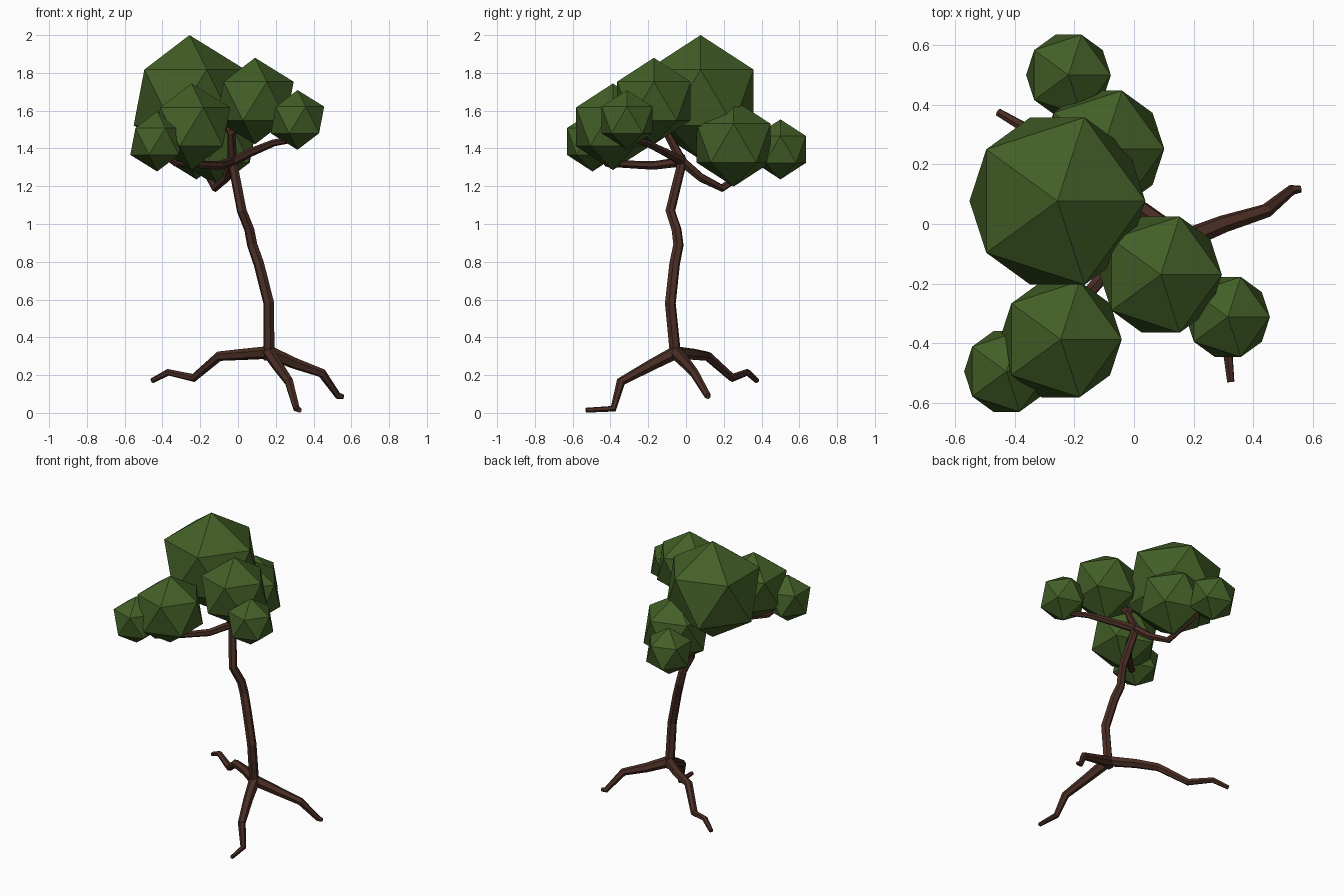
import bpy, bmesh, math
from mathutils import Vector


def material(name, rgb):
    m = bpy.data.materials.new(name)
    m.diffuse_color = (*rgb, 1)
    return m


bark = material("dark bark", (0.068, 0.027, 0.018))
leaf = material("leaf green", (0.056, 0.115, 0.020))


def finish(bm, name, mat):
    bmesh.ops.recalc_face_normals(bm, faces=bm.faces)
    me = bpy.data.meshes.new(name)
    bm.to_mesh(me)
    bm.free()
    me.materials.append(mat)
    bpy.context.collection.objects.link(bpy.data.objects.new(name, me))


def limb(name, pts, r0, r1, sides=6):
    """Low-poly tapered tube through pts, with mitred joints."""
    pts = [Vector(p) for p in pts]
    n = len(pts)
    bm = bmesh.new()
    rings = []
    u = None
    for i, p in enumerate(pts):
        t = (pts[min(i + 1, n - 1)] - p).normalized() + (p - pts[max(i - 1, 0)]).normalized()
        t.normalize()
        if u is None:
            u = t.orthogonal()
        u = (u - t * u.dot(t)).normalized()
        v = t.cross(u)
        r = r0 + (r1 - r0) * i / (n - 1)
        rings.append([bm.verts.new(p + r * (math.cos(a) * u + math.sin(a) * v))
                      for a in (math.tau * k / sides for k in range(sides))])
    for a, b in zip(rings, rings[1:]):
        for k in range(sides):
            j = (k + 1) % sides
            bm.faces.new((a[k], a[j], b[j], b[k]))
    bm.faces.new(rings[0])
    bm.faces.new(rings[-1])
    finish(bm, name, bark)


base = (0.165, -0.055, 0.32)
crown = (-0.03, -0.02, 1.33)
fork = (-0.035, -0.10, 1.48)

# Trunk
limb("trunk", [(0.165, -0.052, 0.28), (0.163, -0.06, 0.35), (0.163, -0.083, 0.58),
               (0.11, -0.06, 0.79), (0.075, -0.04, 0.89), (0.06, -0.05, 0.97),
               (0.02, -0.083, 1.07), crown, (-0.033, -0.03, 1.36)], 0.031, 0.025)

# Roots
limb("front_root", [base, (0.21, -0.19, 0.25), (0.27, -0.345, 0.165),
                    (0.31, -0.385, 0.022), (0.325, -0.53, 0.014)], 0.036, 0.013)
limb("back_root", [base, (0.03, 0.045, 0.31), (-0.10, 0.115, 0.30), (-0.235, 0.245, 0.185),
                   (-0.37, 0.325, 0.215), (-0.455, 0.375, 0.17)], 0.034, 0.014)
limb("right_root", [base, (0.30, 0.00, 0.262), (0.445, 0.045, 0.21),
                    (0.53, 0.115, 0.09), (0.56, 0.117, 0.085)], 0.036, 0.012)

# Branches
limb("right_branch", [crown, (0.07, -0.11, 1.38), (0.19, -0.21, 1.43),
                      (0.315, -0.31, 1.45)], 0.026, 0.015)
limb("front_branch", [crown, (-0.10, -0.17, 1.31), (-0.20, -0.29, 1.315),
                      (-0.33, -0.42, 1.32), (-0.43, -0.49, 1.42)], 0.026, 0.015)
limb("back_branch", [crown, (-0.06, 0.08, 1.245), (-0.12, 0.19, 1.19),
                     (-0.17, 0.33, 1.28), (-0.22, 0.50, 1.39)], 0.027, 0.015)
limb("upper_branch", [crown, fork, (-0.10, -0.06, 1.66), (-0.25, 0.07, 1.70)], 0.026, 0.015)
limb("upper_twig", [fork, (0.09, -0.17, 1.62)], 0.022, 0.015)

# Leaf clumps: centre and radius
for i, (x, y, z, r) in enumerate([
        (-0.257, 0.077, 1.670, 0.330), (0.090, -0.170, 1.651, 0.229),
        (-0.246, -0.387, 1.515, 0.229), (-0.104, 0.252, 1.428, 0.230),
        (0.315, -0.312, 1.551, 0.158), (-0.428, -0.495, 1.437, 0.159),
        (-0.220, 0.500, 1.395, 0.159)]):
    bm = bmesh.new()
    bmesh.ops.create_icosphere(bm, subdivisions=1, radius=r)
    bmesh.ops.translate(bm, vec=(x, y, z), verts=bm.verts)
    finish(bm, f"leaf_clump_{i + 1}", leaf)
